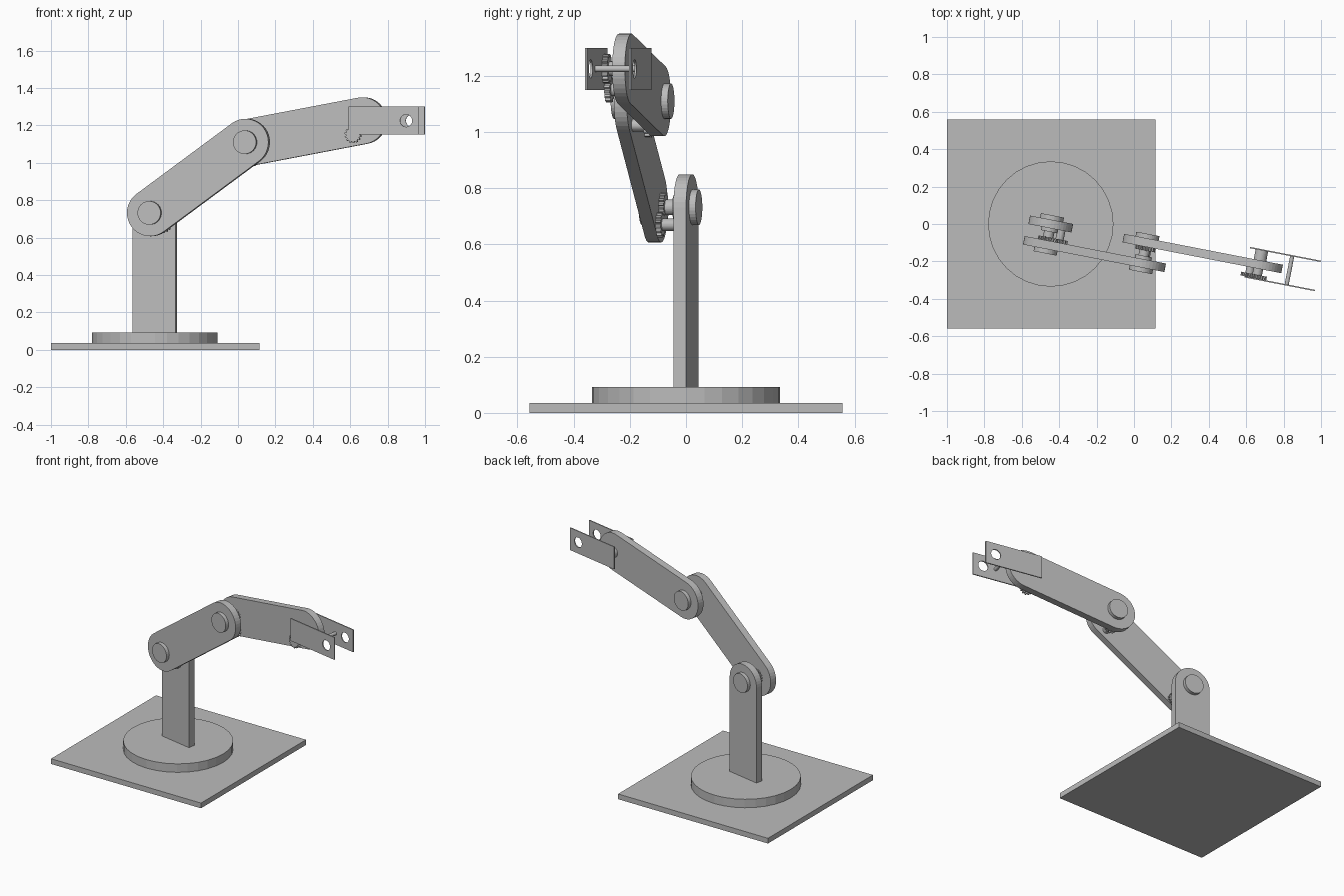
import bpy, bmesh, math
from mathutils import Matrix

if "Cube" in bpy.data.objects:
    bpy.data.objects.remove(bpy.data.objects["Cube"])

grey = bpy.data.materials.new("machine grey")
grey.diffuse_color = (0.5, 0.5, 0.5, 1)
grey.use_nodes = True
grey.node_tree.nodes["Principled BSDF"].inputs["Base Color"].default_value = grey.diffuse_color

# The arm stands on the turntable and is turned about its axis.
# u runs along the arm, v runs to the back, z is up.
ARM = Matrix.Translation((-0.445, 0, 0)) @ Matrix.Rotation(math.radians(-11), 4, 'Z')
LOCAL = {"arm": ARM, "world": Matrix.Identity(4)}


def finish(name, bm, matrix):
    bmesh.ops.recalc_face_normals(bm, faces=bm.faces[:])
    me = bpy.data.meshes.new(name)
    bm.to_mesh(me)
    bm.free()
    me.materials.append(grey)
    ob = bpy.data.objects.new(name, me)
    ob.matrix_world = matrix
    bpy.context.collection.objects.link(ob)
    return ob


def circle(u, z, r, n=32):
    return [(u + r * math.cos(2 * math.pi * i / n), z + r * math.sin(2 * math.pi * i / n))
            for i in range(n)]


def capsule(a, b, r, n=20):
    ang = math.atan2(b[1] - a[1], b[0] - a[0])
    pts = []
    for c, start in ((b, ang - math.pi / 2), (a, ang + math.pi / 2)):
        for i in range(n + 1):
            t = start + math.pi * i / n
            pts.append((c[0] + r * math.cos(t), c[1] + r * math.sin(t)))
    return pts


def gear_outline(u, z, r, teeth):
    pts = []
    for i in range(teeth):
        for f, k in ((0.0, 0.82), (0.3, 0.82), (0.45, 1.0), (0.8, 1.0)):
            t = 2 * math.pi * (i + f) / teeth
            pts.append((u + r * k * math.cos(t), z + r * k * math.sin(t)))
    return pts


def prism(name, outline, v0, v1, hole=None):
    """Extrude a (u, z) outline from v0 to v1, with an optional hole."""
    bm = bmesh.new()
    edges = []
    for loop in [outline] + ([hole] if hole else []):
        vs = [bm.verts.new((u, v0, z)) for u, z in loop]
        if hole:
            edges += [bm.edges.new((vs[i - 1], vs[i])) for i in range(len(vs))]
        else:
            bm.faces.new(vs)
    if hole:
        bmesh.ops.triangle_fill(bm, edges=edges, use_beauty=True)
    ext = bmesh.ops.extrude_face_region(bm, geom=bm.faces[:])
    moved = [g for g in ext["geom"] if isinstance(g, bmesh.types.BMVert)]
    bmesh.ops.translate(bm, verts=moved, vec=(0, v1 - v0, 0))
    return finish(name, bm, ARM)


def pin(name, c, r, v0, v1):
    return prism(name, circle(c[0], c[1], r), v0, v1)


# Ground plate and turntable
bm = bmesh.new()
bmesh.ops.create_cube(bm, size=1, matrix=Matrix.Translation((-0.4425, 0, 0.0175))
                      @ Matrix.Diagonal((1.115, 1.115, 0.035, 1)))
finish("base_plate", bm, Matrix.Identity(4))
bm = bmesh.new()
bmesh.ops.create_cone(bm, cap_ends=True, segments=32, radius1=0.335, radius2=0.335,
                      depth=0.057, matrix=Matrix.Translation((-0.445, 0, 0.0635)))
finish("turntable", bm, Matrix.Identity(4))

# Joint centres (u, z), layers in v
SHOULDER, ELBOW, WRIST = (0, 0.732), (0.52, 1.11), (1.135, 1.225)
H = 0.023                      # half thickness of the links
F0, F1 = -0.136, -0.09         # front layer

# Post with a rounded top
W = 0.1175
top = [(W * math.cos(math.pi * i / 20), SHOULDER[1] + W * math.sin(math.pi * i / 20))
       for i in range(21)]
prism("post", [(-W, 0.09), (W, 0.09)] + top, -H, H)

# Two arm links
prism("lower_arm", capsule(SHOULDER, ELBOW, 0.125), F0, F1)
prism("upper_arm", capsule(ELBOW, WRIST, 0.125), -H, H)

# Round caps on the outsides of the joints
for name, c in (("shoulder", SHOULDER), ("elbow", ELBOW)):
    pin(name + "_front_cap", c, 0.063, F0 - 0.024, F0)
    pin(name + "_back_cap", c, 0.063, H, H + 0.024)
    pin(name + "_shaft", c, 0.028, F1, -H)

# Bosses on the side without the gear
pin("shoulder_boss", SHOULDER, 0.045, -0.042, -H)
pin("elbow_boss", ELBOW, 0.045, F1, -0.072)

# Wrist shaft through the upper arm
pin("wrist_shaft", WRIST, 0.026, -0.078, -H)
pin("wrist_back_shaft", WRIST, 0.034, H, 0.08)

# Gear, driving pinion and motor at each joint:
# pinion offset, gear layer, motor layer
drives = {
    "shoulder": (SHOULDER, (0.062, -0.062), (F1, -0.072), (-0.072, -H)),
    "elbow": (ELBOW, (0.012, -0.086), (-0.043, -H), (F1, -0.043)),
    "wrist": (WRIST, (-0.042, -0.075), (-0.076, -0.056), (-0.056, -H)),
}
for name, (c, off, gear_v, motor_v) in drives.items():
    p = (c[0] + off[0], c[1] + off[1])
    prism(name + "_gear", gear_outline(c[0], c[1], 0.053, 18), *gear_v)
    prism(name + "_pinion", gear_outline(p[0], p[1], 0.045, 14), *gear_v)
    pin(name + "_motor", p, 0.022, *motor_v)

# Gripper: two drilled plates joined by a cross bar
plate = [(1.07, 1.15), (1.455, 1.15), (1.455, 1.30), (1.07, 1.30)]
for name, v0 in (("front_gripper_plate", -0.083), ("back_gripper_plate", 0.076)):
    prism(name, plate, v0, v0 + 0.007, hole=circle(1.385, 1.225, 0.033))
pin("gripper_cross_bar", (1.30, 1.225), 0.011, -0.077, 0.077)
